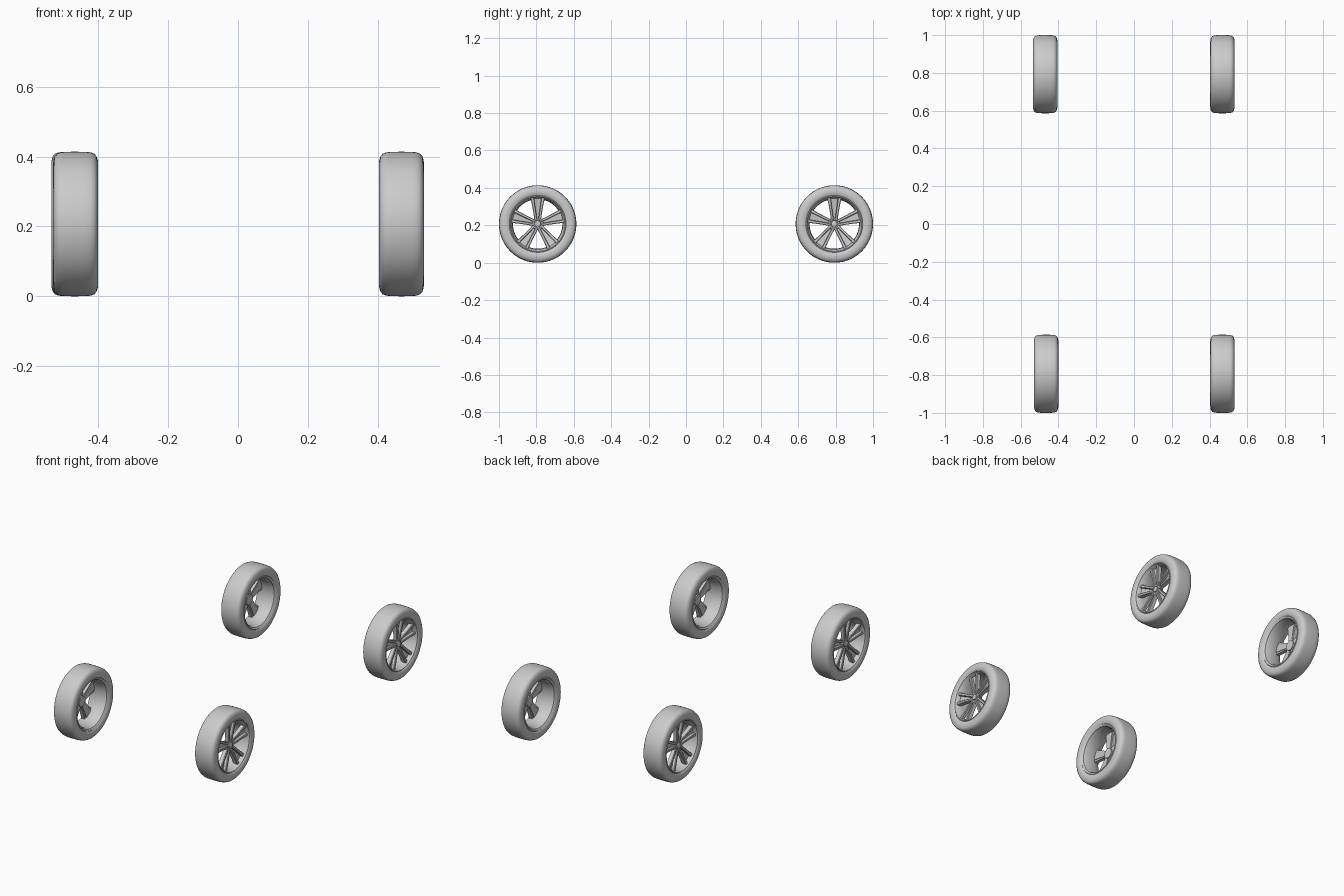
import bpy, bmesh, math
from mathutils import Vector

if "Cube" in bpy.data.objects:
    bpy.data.objects.remove(bpy.data.objects["Cube"])

R = 0.207          # tyre radius
SPOKES = 5


def finish(name, bm, place, angle=35):
    """Move the part to its wheel (mirrored for the left side) and shade it."""
    cx, cy, side = place
    for v in bm.verts:
        v.co = Vector((cx + side * v.co.x, cy + v.co.y, R + v.co.z))
    bmesh.ops.recalc_face_normals(bm, faces=bm.faces)
    me = bpy.data.meshes.new(name)
    bm.to_mesh(me)
    bm.free()
    ob = bpy.data.objects.new(name, me)
    bpy.context.collection.objects.link(ob)
    bpy.ops.object.select_all(action='DESELECT')
    ob.select_set(True)
    bpy.context.view_layer.objects.active = ob
    bpy.ops.object.shade_smooth_by_angle(angle=math.radians(angle))
    return ob


def lathe(bm, profile, n=72, closed=True):
    """Spin (x, radius) points about the axle."""
    rings = []
    for i in range(n):
        a = 2 * math.pi * i / n
        rings.append([bm.verts.new((x, r * math.cos(a), r * math.sin(a))) for x, r in profile])
    m = len(profile)
    for i in range(n):
        p, q = rings[i], rings[(i + 1) % n]
        for j in range(m if closed else m - 1):
            k = (j + 1) % m
            bm.faces.new((p[j], p[k], q[k], q[j]))
    if not closed:
        for j in (0, m - 1):
            bm.faces.new([ring[j] for ring in rings])


def bar(bm, stations, angle, bevel=0.003):
    """Loft a chamfered bar; station = (radius, offset, half width, back x, front x)."""
    c, s = math.cos(angle), math.sin(angle)
    rings = []
    for r, off, w, x0, x1 in stations:
        sec = [(-w, x0), (w, x0), (w, x1 - bevel), (w - bevel, x1),
               (-w + bevel, x1), (-w, x1 - bevel)]
        rings.append([bm.verts.new((x, r * c - (off + t) * s, r * s + (off + t) * c))
                      for t, x in sec])
    for p, q in zip(rings, rings[1:]):
        for j in range(6):
            k = (j + 1) % 6
            bm.faces.new((p[j], p[k], q[k], q[j]))
    bm.faces.new(rings[0])
    bm.faces.new(rings[-1])


def wheel(label, place):
    # Tyre: rounded tread and bulging sidewalls
    half = [(0.0, R), (0.030, 0.2065), (0.044, 0.205), (0.054, 0.201), (0.060, 0.194),
            (0.0635, 0.183), (0.0645, 0.172), (0.0625, 0.160), (0.058, 0.151), (0.052, 0.146)]
    bm = bmesh.new()
    lathe(bm, half + [(-x, r) for x, r in reversed(half[1:])], 96)
    finish(label + "_tyre", bm, place, 50)

    # Rim: open barrel with a lip on each side
    bm = bmesh.new()
    lathe(bm, [(0.058, 0.152), (0.061, 0.149), (0.060, 0.146), (0.052, 0.143), (0.046, 0.139),
               (0.020, 0.134), (-0.035, 0.132), (-0.046, 0.137), (-0.055, 0.139),
               (-0.060, 0.145), (-0.061, 0.149), (-0.058, 0.152), (-0.048, 0.147),
               (0.0, 0.141), (0.048, 0.147)], 96)
    finish(label + "_rim", bm, place)

    # Spokes: five diverging pairs, each joined by a recessed web
    bm = bmesh.new()
    for i in range(SPOKES):
        a = math.pi / 2 + 2 * math.pi * i / SPOKES
        for d in (-1, 1):
            bar(bm, [(0.018, d * 0.010, 0.0075, 0.016, 0.037),
                     (0.050, d * 0.014, 0.0075, 0.018, 0.042),
                     (0.100, d * 0.022, 0.0080, 0.022, 0.048),
                     (0.128, d * 0.027, 0.0090, 0.024, 0.050),
                     (0.139, d * 0.029, 0.0100, 0.024, 0.050)], a)
        bar(bm, [(0.020, 0, 0.011, 0.014, 0.024), (0.100, 0, 0.020, 0.018, 0.030),
                 (0.136, 0, 0.026, 0.020, 0.036)], a, 0.001)
    finish(label + "_spokes", bm, place, 25)

    # Hub with a raised centre cap
    bm = bmesh.new()
    lathe(bm, [(0.008, 0.030), (0.030, 0.032), (0.036, 0.029), (0.037, 0.021), (0.034, 0.019),
               (0.034, 0.017), (0.041, 0.016), (0.043, 0.013), (0.0435, 0.004)], 40, False)
    finish(label + "_hub", bm, place)

    # Wheel nuts between the spokes
    bm = bmesh.new()
    for i in range(SPOKES):
        a = -math.pi / 2 + 2 * math.pi * i / SPOKES
        n0 = len(bm.verts)
        lathe(bm, [(0.028, 0.0045), (0.039, 0.0045), (0.040, 0.0035)], 6, False)
        bm.verts.ensure_lookup_table()
        for v in bm.verts[n0:]:
            v.co += Vector((0, 0.025 * math.cos(a), 0.025 * math.sin(a)))
    finish(label + "_wheel_nuts", bm, place)


wheel("front_right", (0.468, -0.793, 1))
wheel("back_right", (0.468, 0.793, 1))
wheel("front_left", (-0.465, -0.793, -1))
wheel("back_left", (-0.470, 0.793, -1))
